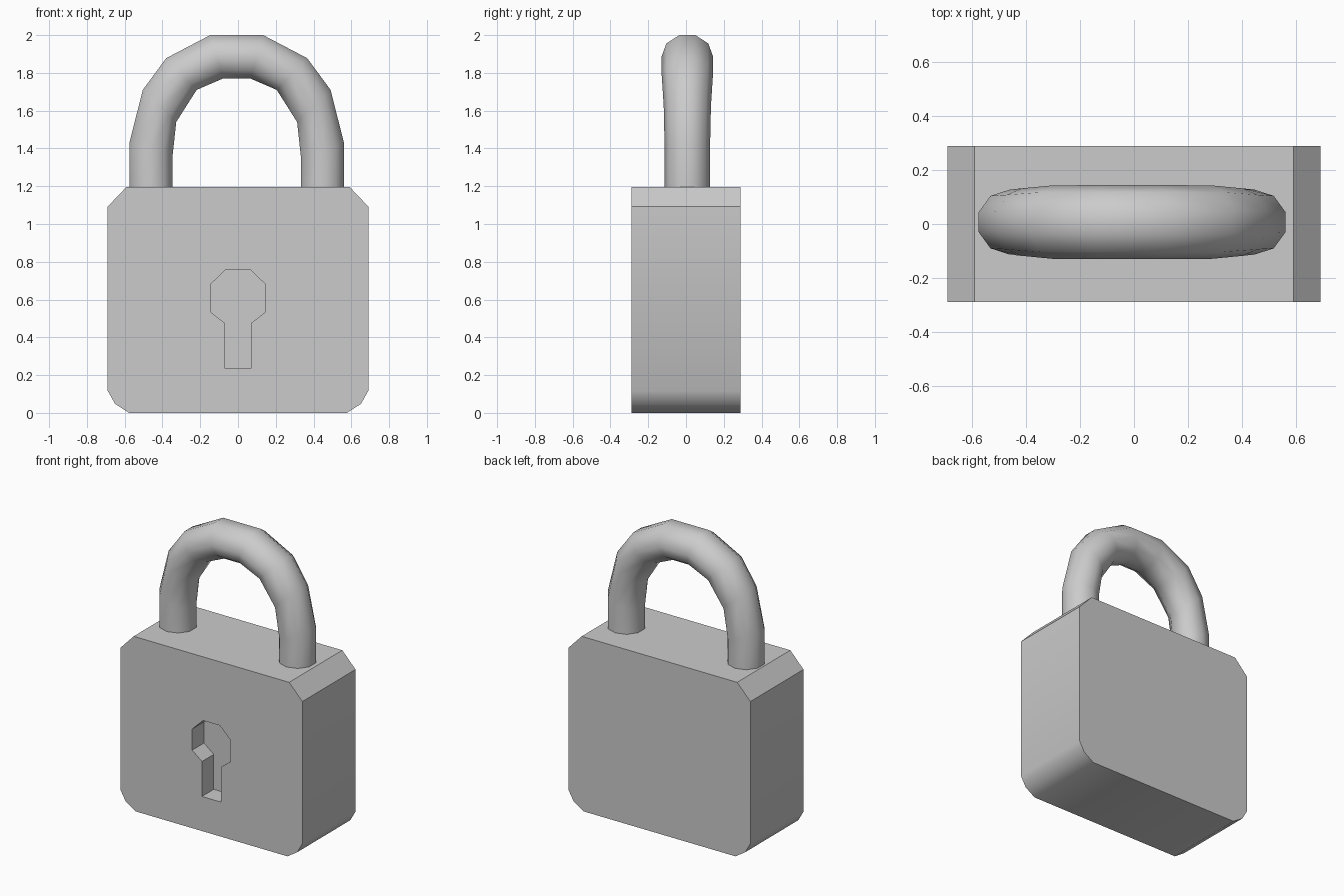
import bpy, bmesh, math

if "Cube" in bpy.data.objects:
    bpy.data.objects.remove(bpy.data.objects["Cube"])


def finish(name, bm, angle):
    bmesh.ops.recalc_face_normals(bm, faces=bm.faces)
    mesh = bpy.data.meshes.new(name)
    bm.to_mesh(mesh)
    bm.free()
    obj = bpy.data.objects.new(name, mesh)
    bpy.context.collection.objects.link(obj)
    bpy.ops.object.select_all(action='DESELECT')
    obj.select_set(True)
    bpy.context.view_layer.objects.active = obj
    if angle:
        bpy.ops.object.shade_smooth_by_angle(angle=math.radians(angle))
    return obj


def extrude_profile(name, half, y0, y1, angle=0):
    """Mirror a right-hand (x, z) outline and extrude it along y."""
    outline = half + [(-x, z) for x, z in reversed(half)]
    bm = bmesh.new()
    face = bm.faces.new([bm.verts.new((x, y0, z)) for x, z in outline])
    geom = bmesh.ops.extrude_face_region(bm, geom=[face])['geom']
    verts = [v for v in geom if isinstance(v, bmesh.types.BMVert)]
    bmesh.ops.translate(bm, verts=verts, vec=(0, y1 - y0, 0))
    return finish(name, bm, angle)


# Keyhole cutter
keyhole = extrude_profile("keyhole_cutter", [
    (0.063, 0.76), (0.146, 0.68), (0.146, 0.535), (0.072, 0.477), (0.072, 0.237)],
    -0.4, -0.16)
keyhole.hide_render = True

# Lock body with chamfered top and rounded bottom corners
body = extrude_profile("lock_body", [
    (0.59, 1.197), (0.69, 1.092), (0.69, 0.117), (0.651, 0.048), (0.577, 0.0)],
    -0.288, 0.288)
cut = body.modifiers.new("keyhole", 'BOOLEAN')
cut.object = keyhole
cut.solver = 'EXACT'
bpy.ops.object.modifier_apply(modifier=cut.name)
bpy.data.objects.remove(keyhole)
bpy.ops.object.shade_smooth_by_angle(angle=math.radians(33))

# Shackle: ten-sided rings between outer and inner arch points, (xo, zo, xi, zi, y radius)
half_arch = [
    (0.568, 1.18, 0.34, 1.18, 0.12),
    (0.568, 1.43, 0.34, 1.355, 0.12),
    (0.497, 1.71, 0.32, 1.54, 0.125),
    (0.373, 1.878, 0.212, 1.71, 0.136),
    (0.14, 2.0, 0.073, 1.77, 0.137)]
arch = half_arch + [(-a, b, -c, d, r) for a, b, c, d, r in reversed(half_arch)]
SIDES = 10
bm = bmesh.new()
rings = []
for xo, zo, xi, zi, ry in arch:
    ring = []
    for i in range(SIDES):
        a = 2 * math.pi * (i + 0.5) / SIDES
        t = 0.5 + 0.5 * math.cos(a) / math.cos(math.pi / SIDES)
        ring.append(bm.verts.new((xi + (xo - xi) * t - 0.007,
                                  0.007 + ry * math.sin(a),
                                  zi + (zo - zi) * t)))
    rings.append(ring)
for r0, r1 in zip(rings, rings[1:]):
    for i in range(SIDES):
        j = (i + 1) % SIDES
        bm.faces.new((r0[i], r0[j], r1[j], r1[i]))
bm.faces.new(rings[0])
bm.faces.new(rings[-1])
finish("shackle", bm, 50)
